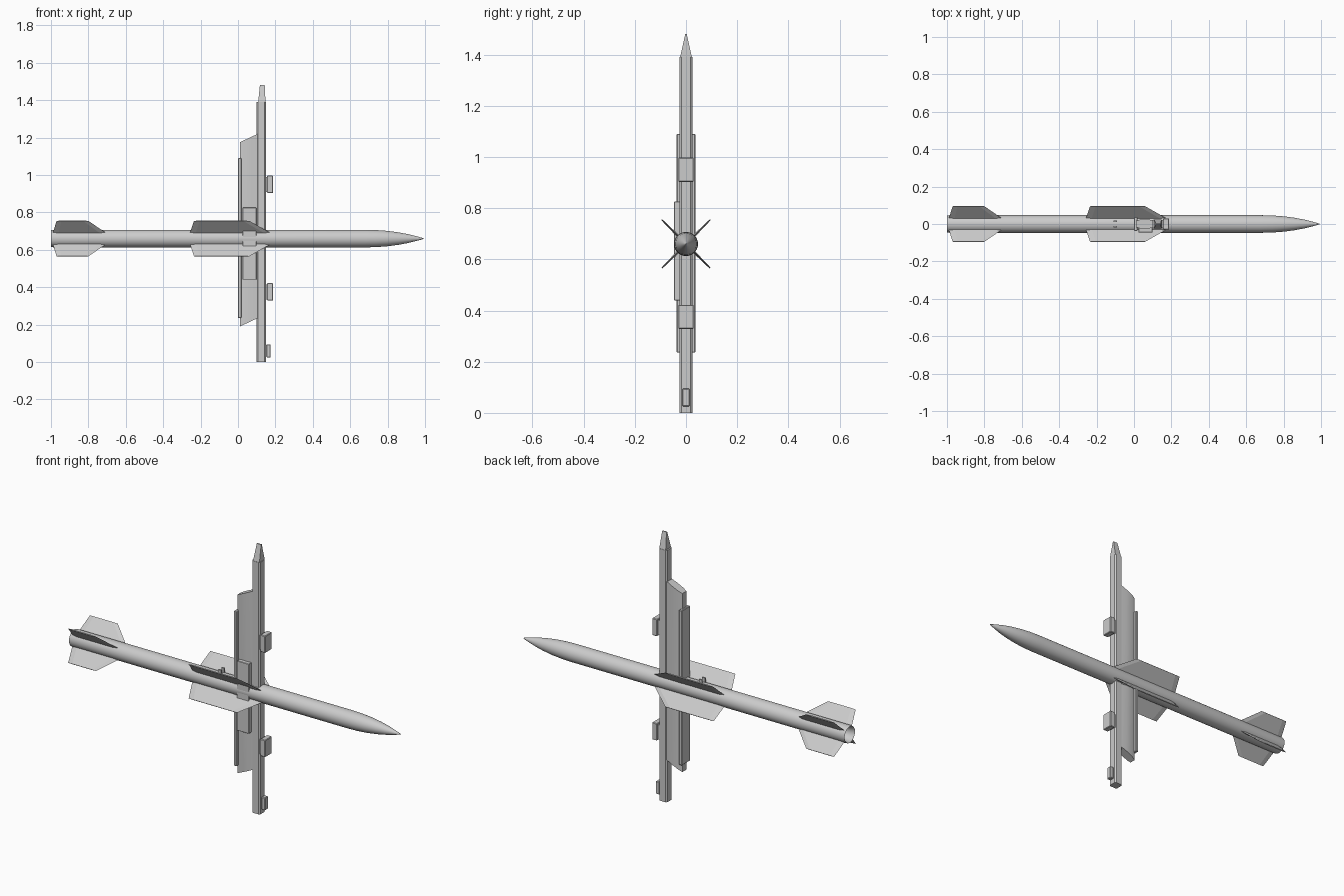
import bpy, bmesh
from math import radians, cos, sin, pi
from mathutils import Matrix, Vector

if "Cube" in bpy.data.objects:
    bpy.data.objects.remove(bpy.data.objects["Cube"])

AXIS_Z = 0.66


def finish(name, bm, smooth=None):
    bmesh.ops.recalc_face_normals(bm, faces=bm.faces)
    me = bpy.data.meshes.new(name)
    bm.to_mesh(me)
    bm.free()
    ob = bpy.data.objects.new(name, me)
    bpy.context.collection.objects.link(ob)
    if smooth:
        bpy.ops.object.select_all(action='DESELECT')
        ob.select_set(True)
        bpy.context.view_layer.objects.active = ob
        bpy.ops.object.shade_smooth_by_angle(angle=radians(smooth))
    return ob


def loft(name, rings, smooth=None):
    """Skin equal-length rings and cap both ends."""
    bm = bmesh.new()
    vs = [[bm.verts.new(p) for p in r] for r in rings]
    n = len(rings[0])
    for a, b in zip(vs, vs[1:]):
        for i in range(n):
            bm.faces.new((a[i], a[(i + 1) % n], b[(i + 1) % n], b[i]))
    bm.faces.new(vs[0])
    bm.faces.new(vs[-1])
    return finish(name, bm, smooth)


def box(name, x, y, z, bevel=0.0):
    bm = bmesh.new()
    bmesh.ops.create_cube(bm, size=1)
    lo, hi = Vector((x[0], y[0], z[0])), Vector((x[1], y[1], z[1]))
    for v in bm.verts:
        v.co = Vector(((lo[i] + hi[i]) / 2 + v.co[i] * (hi[i] - lo[i]) for i in range(3)))
    if bevel:
        bmesh.ops.bevel(bm, geom=bm.edges[:], offset=bevel, segments=1, affect='EDGES')
    return finish(name, bm)


# Missile body: lathe with ogive nose and hollow tail
profile = [(-0.93, 0.030), (-0.995, 0.041), (-1.0, 0.045), (-0.985, 0.047), (0.68, 0.047),
           (0.74, 0.0455), (0.80, 0.041), (0.86, 0.033), (0.91, 0.0235), (0.96, 0.011),
           (0.985, 0.004), (0.993, 0.0008)]
SEG = 40
loft("missile_body", [[(x, r * cos(2 * pi * i / SEG), AXIS_Z + r * sin(2 * pi * i / SEG))
                       for i in range(SEG)] for x, r in profile], 35)


# Four-fin sets in an X layout, with sharpened edges
def fin_set(name, root, tip, t):
    def station(te, le, r, th):
        e = min(0.03, (le - te) * 0.15)
        return [(te, 0, r), (te + e, th, r), (le - e, th, r),
                (le, 0, r), (le - e, -th, r), (te + e, -th, r)]
    for k in range(4):
        rot = Matrix.Rotation(radians(45 + 90 * k), 4, 'X')
        rings = [[rot @ Vector(p) + Vector((0, 0, AXIS_Z)) for p in s]
                 for s in (station(*root, 0.042, t), station(*tip, 0.134, t * 0.5))]
        loft(f"{name}_{k + 1}", rings)


fin_set("tail_fin", (-0.99, -0.705), (-0.97, -0.80), 0.005)
fin_set("wing_fin", (-0.257, 0.175), (-0.235, 0.06), 0.005)

# Small contact pegs on top of the missile
for i, y in enumerate((-0.014, 0.014)):
    box(f"contact_peg_{i + 1}", (-0.109, -0.091), (y - 0.004, y + 0.004), (0.69, 0.73))

# Launch rail: chamfered beam with a wedge tip
sect = [(0.10, -0.018), (0.107, -0.025), (0.143, -0.025), (0.15, -0.018),
        (0.15, 0.018), (0.143, 0.025), (0.107, 0.025), (0.10, 0.018)]
loft("launch_rail", [[(x, y, z) for x, y in sect] for z in (0, 1.39)])
loft("rail_tip", [
    [(0.108, -0.023, 1.39), (0.147, -0.023, 1.39), (0.147, 0.023, 1.39), (0.108, 0.023, 1.39)],
    [(0.117, -0.003, 1.48), (0.143, -0.003, 1.48), (0.143, 0.003, 1.48), (0.117, 0.003, 1.48)]])

# Hangers on the rail: stem, inner flange and outer pad
for name, z in (("lower", 0.375), ("upper", 0.95)):
    box(f"{name}_hanger_stem", (0.14, 0.18), (-0.022, 0.022), (z - 0.04, z + 0.04))
    box(f"{name}_hanger_pad", (0.156, 0.187), (-0.03, 0.03), (z - 0.047, z + 0.047), 0.003)
box("end_lug_stem", (0.14, 0.155), (-0.01, 0.01), (0.03, 0.09))
box("end_lug", (0.152, 0.175), (-0.014, 0.014), (0.025, 0.095), 0.003)

# Pylon with slanted ends, rounded behind the rail
pyl = [(0.01, -0.017), (0.03, -0.023), (0.07, -0.024), (0.105, -0.021),
       (0.105, 0.021), (0.07, 0.024), (0.03, 0.023), (0.01, 0.017)]
loft("pylon", [[(x, y, z0 + (x - 0.01) * 0.47) for x, y in pyl] for z0 in (0.19, 1.175)], 30)

# Back plate and side equipment box
box("back_plate", (0.0, 0.018), (-0.037, 0.037), (0.235, 1.09), 0.003)
box("side_box", (0.025, 0.098), (-0.046, -0.018), (0.44, 0.825), 0.002)
